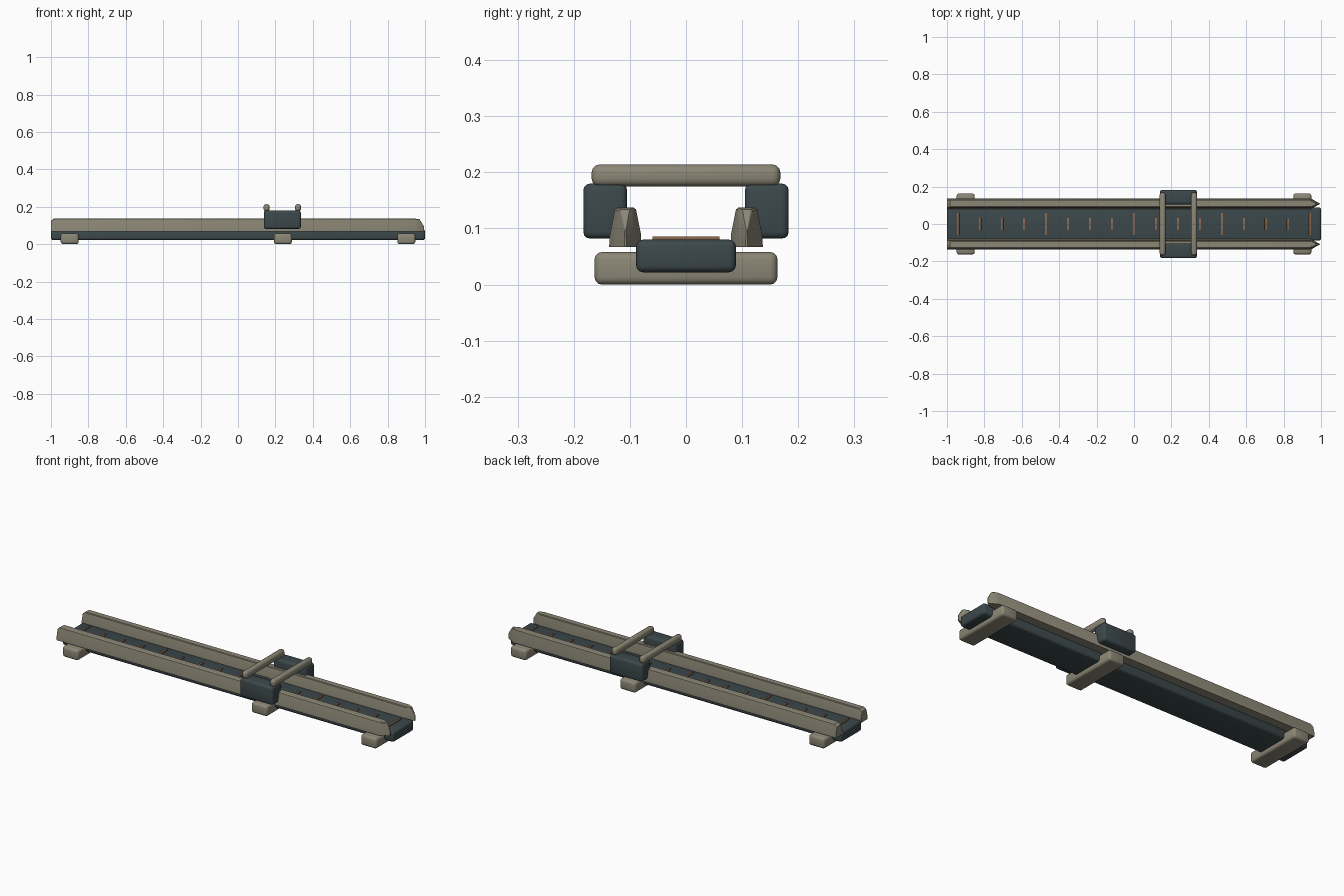
import bpy, bmesh

if "Cube" in bpy.data.objects:
    bpy.data.objects.remove(bpy.data.objects["Cube"])


def material(name, rgb):
    m = bpy.data.materials.new(name)
    m.diffuse_color = (*rgb, 1)
    m.use_nodes = True
    m.node_tree.nodes["Principled BSDF"].inputs["Base Color"].default_value = m.diffuse_color
    return m


DARK = material("dark_metal", (0.045, 0.065, 0.07))
TAN = material("painted_metal", (0.26, 0.24, 0.18))
COPPER = material("copper", (0.25, 0.14, 0.07))


def finish(ob, name, mat, bevel=0.0, segments=3):
    ob.name = name
    ob.data.materials.append(mat)
    if bevel:
        b = ob.modifiers.new("bevel", "BEVEL")
        b.width, b.segments = bevel, segments
    bpy.ops.object.select_all(action="DESELECT")
    ob.select_set(True)
    bpy.context.view_layer.objects.active = ob
    if bevel:
        bpy.ops.object.modifier_apply(modifier="bevel")
    bpy.ops.object.shade_smooth_by_angle()
    return ob


def box(name, lo, hi, mat, bevel=0.0):
    mid = [(a + b) / 2 for a, b in zip(lo, hi)]
    bpy.ops.mesh.primitive_cube_add(size=1, location=mid)
    ob = bpy.context.object
    ob.scale = [b - a for a, b in zip(lo, hi)]
    bpy.ops.object.transform_apply(location=False, rotation=False, scale=True)
    return finish(ob, name, mat, bevel)


# Rail cross-section (distance from centre line, height)
PROFILE = [(0.080, 0.07), (0.137, 0.07), (0.136, 0.09), (0.127, 0.137),
           (0.122, 0.14), (0.093, 0.14), (0.089, 0.137), (0.080, 0.092)]
# Rail stations: x, width factor, top limit
STATIONS = [(-1.0, 1, 0.128), (-0.985, 1, 0.14), (0.945, 1, 0.14),
            (0.97, 0.5, 0.137), (0.994, 0.06, 0.10)]


def rail(name, side):
    bm = bmesh.new()
    rings = []
    for x, w, top in STATIONS:
        k = (top - 0.07) / 0.07
        rings.append([bm.verts.new((x, side * (0.108 + (y - 0.108) * w),
                                    0.07 + (z - 0.07) * k)) for y, z in PROFILE])
    n = len(PROFILE)
    for a, b in zip(rings, rings[1:]):
        for i in range(n):
            j = (i + 1) % n
            bm.faces.new((a[i], a[j], b[j], b[i]))
    bm.faces.new(rings[0])
    bm.faces.new(rings[-1])
    bmesh.ops.recalc_face_normals(bm, faces=bm.faces)
    me = bpy.data.meshes.new(name)
    bm.to_mesh(me)
    ob = bpy.data.objects.new(name, me)
    bpy.context.collection.objects.link(ob)
    finish(ob, name, TAN)


# Long bed
box("bed", (-1, -0.089, 0.025), (1, 0.089, 0.083), DARK, 0.012)

# Cross feet
for i, x in enumerate((-0.9, 0.24, 0.9)):
    box(f"cross_foot_{i}", (x - 0.048, -0.163, 0.003), (x + 0.048, 0.163, 0.061), TAN, 0.013)

# Side rails and carriage blocks
for side, label in ((-1, "front"), (1, "back")):
    rail(f"{label}_rail", side)
    y0, y1 = sorted((side * 0.105, side * 0.183))
    box(f"{label}_carriage_block", (0.138, y0, 0.085), (0.336, y1, 0.183), DARK, 0.012)

# Carriage cross bars
for i, x in enumerate((0.153, 0.321)):
    box(f"cross_bar_{i}", (x - 0.016, -0.168, 0.178), (x + 0.016, 0.168, 0.217), TAN, 0.0135)

# Scale marks: every fourth one is long
for i in range(17):
    x = (i - 8) * 0.1175
    h = 0.06 if i % 4 == 0 else 0.033
    box(f"scale_mark_{i}", (x - 0.006, -h, 0.08), (x + 0.006, h, 0.089), COPPER, 0.0015)

# Stand on the floor
for ob in bpy.data.objects:
    ob.location.z -= 0.003
